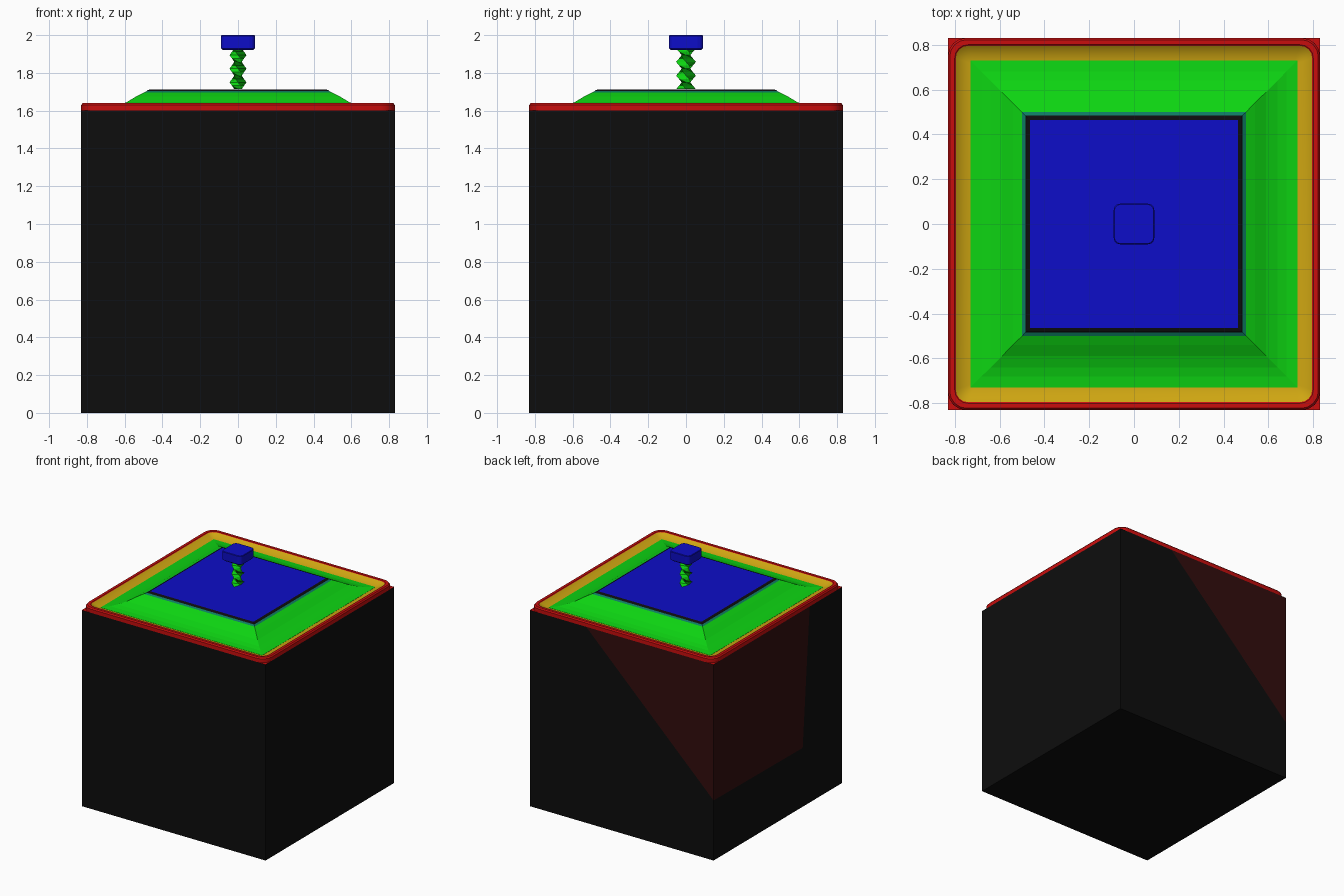
import bpy, bmesh, math

if "Cube" in bpy.data.objects:
    bpy.data.objects.remove(bpy.data.objects["Cube"])


def material(name, rgb):
    m = bpy.data.materials.new(name)
    m.diffuse_color = (*rgb, 1)
    m.use_nodes = True
    m.node_tree.nodes["Principled BSDF"].inputs["Base Color"].default_value = m.diffuse_color
    return m


BLACK = material("black", (0.004, 0.004, 0.004))
MAROON = material("dark maroon", (0.032, 0.004, 0.004))
RED = material("red", (0.58, 0.004, 0.004))
YELLOW = material("yellow", (0.62, 0.38, 0.006))
GREEN = material("green", (0.004, 0.66, 0.006))
TEAL = material("teal", (0.004, 0.2, 0.12))
BLUE = material("blue", (0.004, 0.004, 0.58))


def finish(name, bm, mats, smooth=0):
    me = bpy.data.meshes.new(name)
    bm.to_mesh(me)
    bm.free()
    for m in mats:
        me.materials.append(m)
    ob = bpy.data.objects.new(name, me)
    bpy.context.collection.objects.link(ob)
    if smooth:
        bpy.context.view_layer.objects.active = ob
        ob.select_set(True)
        bpy.ops.object.shade_smooth_by_angle(angle=math.radians(smooth))
        ob.select_set(False)
    return ob


def rounded_square(half, radius, z, n=4):
    pts = []
    for k in range(4):
        a0 = k * math.pi / 2
        sx = 1 if k in (0, 3) else -1
        sy = 1 if k < 2 else -1
        for i in range(n + 1):
            a = a0 + i / n * math.pi / 2
            pts.append((sx * (half - radius) + radius * math.cos(a),
                        sy * (half - radius) + radius * math.sin(a), z))
    return pts


def loft(name, rings, mats, bands=None, cap_start=False, cap_end=False, smooth=0):
    """Skin between rings; bands gives the material index of each step."""
    bm = bmesh.new()
    rows = [[bm.verts.new(p) for p in r] for r in rings]
    n = len(rows[0])
    for j in range(len(rows) - 1):
        for i in range(n):
            k = (i + 1) % n
            f = bm.faces.new((rows[j][i], rows[j][k], rows[j + 1][k], rows[j + 1][i]))
            f.material_index = bands[j] if bands else 0
    if cap_start:
        bm.faces.new(rows[0][::-1])
    if cap_end:
        f = bm.faces.new(rows[-1])
        f.material_index = bands[-1] if bands else 0
    return finish(name, bm, mats, smooth)


# Box body, with the maroon patch cut into the back and left faces
H, T = 0.83, 1.6
body = [
    (0, [(-H, -H, 0), (-H, H, 0), (H, H, 0), (H, -H, 0)]),
    (0, [(-H, -H, 0), (H, -H, 0), (H, -H, T), (-H, -H, T)]),
    (0, [(H, -H, 0), (H, H, 0), (H, H, T), (H, -H, T)]),
    (2, [(-H, -H, T), (H, -H, T), (H, H, T), (-H, H, T)]),
    (0, [(H, H, 0), (-H, H, 0), (-H, H, .49), (.32, H, T), (H, H, T)]),
    (1, [(-H, H, .49), (-H, H, T), (.32, H, T)]),
    (0, [(-H, H, 0), (-H, -H, 0), (-H, -H, T), (-H, -.41, T), (-H, -.32, .48), (-H, H, .49)]),
    (1, [(-H, H, .49), (-H, -.32, .48), (-H, -.41, T), (-H, H, T)]),
]
bm = bmesh.new()
for idx, pts in body:
    bm.faces.new([bm.verts.new(p) for p in pts]).material_index = idx
bmesh.ops.remove_doubles(bm, verts=bm.verts, dist=0.0001)
finish("box_body", bm, [BLACK, MAROON, RED])

# Raised rim with yellow inner trough
rim = [(.83, .08, 1.6), (.83, .08, 1.63), (.822, .075, 1.64), (.80, .06, 1.64),
       (.795, .055, 1.635), (.755, .03, 1.612), (.725, .01, 1.608)]
loft("rim", [rounded_square(*r) for r in rim], [RED, YELLOW], [0, 0, 0, 0, 1, 1], smooth=30)

# Lid: green coved border, teal edge, black groove, blue panel
lid = [(.73, 1.603), (.73, 1.61), (.68, 1.615), (.64, 1.625), (.59, 1.645), (.54, 1.675),
       (.50, 1.695), (.485, 1.703), (.478, 1.709), (.465, 1.712)]
square = lambda h, z: [(h, h, z), (-h, h, z), (-h, -h, z), (h, -h, z)]
loft("lid", [square(*p) for p in lid], [GREEN, TEAL, BLACK, BLUE],
     [0, 0, 0, 0, 0, 0, 1, 2, 2, 3], cap_end=True)
# the cap takes the last band, the blue panel

# Twisted stem of the handle
rings = []
for i in range(13):
    z = 1.714 + i * 0.018
    t = (1.894 - z) / 0.072 * math.pi
    ring = []
    for k in range(4):
        r = 0.05 if k % 2 == 0 else 0.022
        a = t + k * math.pi / 2
        ring.append((0.9 * r * math.cos(a), 1.05 * r * math.sin(a), z))
    rings.append(ring)
loft("twisted_stem", rings, [GREEN], cap_start=True, cap_end=True)

# Rounded square knob
knob = [(.082, .025, 1.922), (.091, .03, 1.93), (.091, .03, 1.996), (.088, .028, 2.0)]
loft("knob", [rounded_square(*r, n=3) for r in knob], [BLUE], cap_start=True, cap_end=True)
